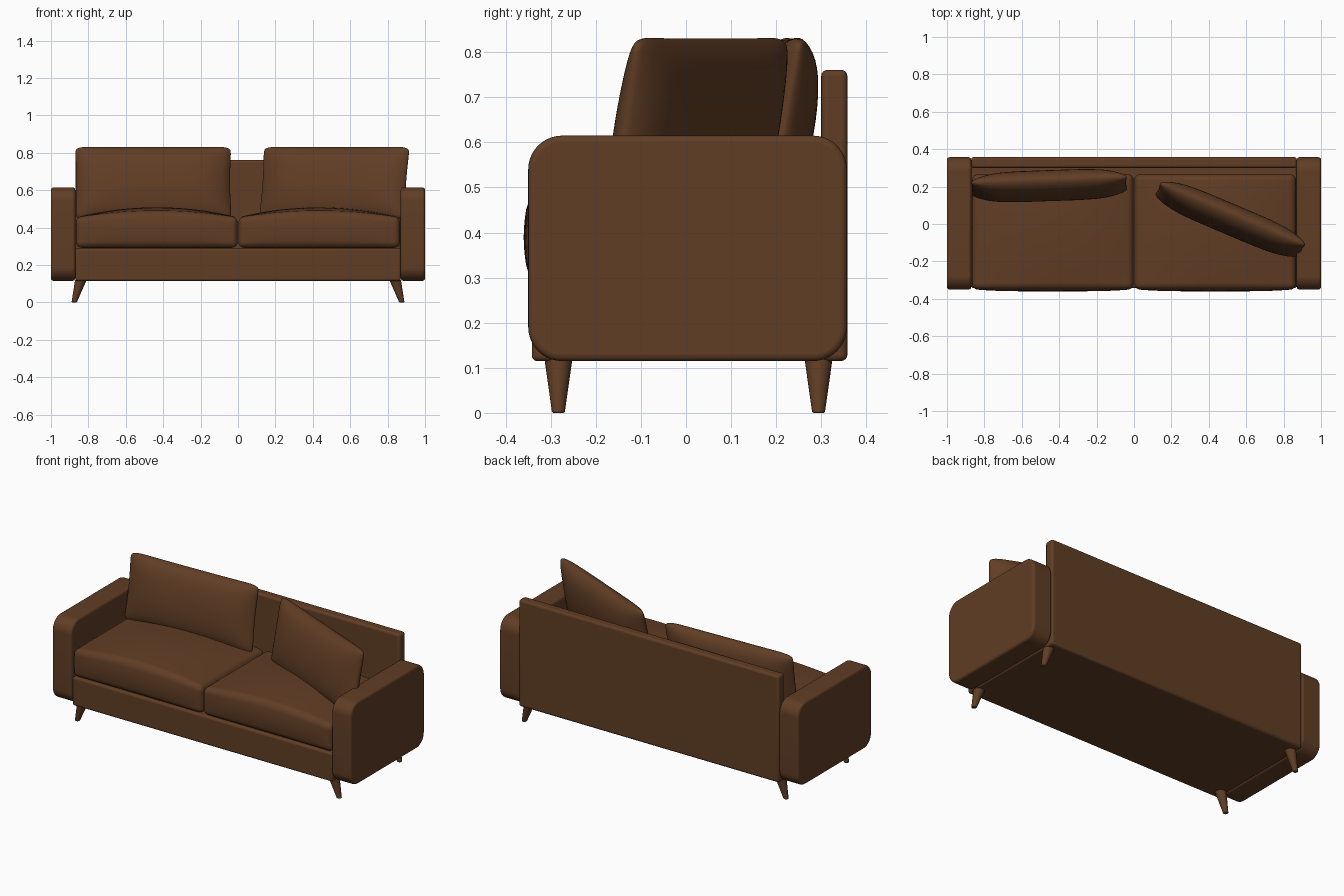
import bpy, bmesh, math
from mathutils import Matrix, Vector

if "Cube" in bpy.data.objects:
    bpy.data.objects.remove(bpy.data.objects["Cube"], do_unlink=True)

brown = bpy.data.materials.new("brown_leather")
brown.use_nodes = True
COLOUR = (0.118, 0.047, 0.018, 1)
brown.diffuse_color = COLOUR
brown.node_tree.nodes["Principled BSDF"].inputs["Base Color"].default_value = COLOUR


def finish(name, bm, matrix=Matrix(), bevel=0, angle=40):
    """Turn a bmesh into a smooth-shaded object, with an optional edge bevel."""
    bmesh.ops.recalc_face_normals(bm, faces=bm.faces)
    mesh = bpy.data.meshes.new(name)
    bm.to_mesh(mesh)
    bm.free()
    mesh.materials.append(brown)
    obj = bpy.data.objects.new(name, mesh)
    bpy.context.collection.objects.link(obj)
    obj.matrix_world = matrix
    if bevel:
        mod = obj.modifiers.new("soft_edges", "BEVEL")
        mod.width, mod.segments = bevel, 4
        mod.limit_method, mod.angle_limit = "ANGLE", math.radians(50)
    bpy.ops.object.select_all(action="DESELECT")
    obj.select_set(True)
    bpy.context.view_layer.objects.active = obj
    bpy.ops.object.shade_smooth_by_angle(angle=math.radians(angle))
    return obj


def box(low, high):
    bm = bmesh.new()
    bmesh.ops.create_cube(bm, size=1)
    low, high = Vector(low), Vector(high)
    for v in bm.verts:
        v.co = (low + high) / 2 + v.co * (high - low)
    return bm


def arm(name, side):
    """Slab with large rounded corners in side profile."""
    bm = box((-0.065, -0.35, 0.115), (0.065, 0.357, 0.615))
    edges = [e for e in bm.edges if abs(e.verts[0].co.x - e.verts[1].co.x) > 0.01]
    bmesh.ops.bevel(bm, geom=edges, offset=0.075, segments=10, profile=0.5, affect="EDGES")
    finish(name, bm, Matrix.Translation((side * 0.935, 0, 0)), bevel=0.014)


def seat(name, side):
    """Rounded cushion whose top crowns upward and whose front bulges."""
    half, front, back, bottom, top = 0.432, -0.348, 0.265, 0.292, 0.455
    bm = box((-half, front, bottom), (half, back, top))
    bmesh.ops.bevel(bm, geom=bm.edges[:], offset=0.03, segments=5, profile=0.5, affect="EDGES")
    # Slice the box so that it can bend smoothly
    for i in range(1, 20):
        for axis, start, size in ((0, -half, 2 * half), (1, front, back - front), (2, bottom, top - bottom)):
            co, no = Vector(), Vector()
            co[axis], no[axis] = start + size * i / 20, 1
            bmesh.ops.bisect_plane(bm, geom=bm.verts[:] + bm.edges[:] + bm.faces[:],
                                   plane_co=co, plane_no=no, dist=1e-5)
    for v in bm.verts:
        u = v.co.x / half
        w = (v.co.y - front) / (back - front) * 2 - 1
        h = (v.co.z - bottom) / (top - bottom)
        arch = 1 - u * u
        v.co.z += h * arch * (0.032 + 0.021 * (1 - w * w))
        v.co.y -= 0.012 * (1 - w) / 2 * (1 - u ** 4) * math.sin(math.pi * h)
    finish(name, bm, Matrix.Translation((side * 0.434, 0, 0)), angle=60)


def pillow(name, centre, turn, lean, width, height, thick):
    """Two bulging sheets that meet at a soft seam, with pinched sides."""
    bm = bmesh.new()
    nu, nv = 40, 24

    def spread(i, n):
        t = 2 * i / n - 1
        return math.sin(t * math.pi / 2)

    for sign in (-1, 1):
        rows = []
        for i in range(nu + 1):
            u = spread(i, nu)
            row = []
            for j in range(nv + 1):
                v = spread(j, nv)
                corner = 0.016 * abs(u) ** 12 * abs(v) ** 12
                x = u * (width * (1 - 0.022 * (1 - v * v)) - corner)
                z = v * (height * (1 - 0.035 * (1 - u ** 4)) - corner)
                rim = math.sqrt(max(0, (1 - u ** 8) * (1 - v ** 8)))
                body = (1 - u ** 4) * (1 - v * v)
                y = sign * thick * rim * (0.42 + 0.58 * body ** 0.7)
                row.append(bm.verts.new((x, y, z)))
            rows.append(row)
        for a, b in zip(rows, rows[1:]):
            for j in range(nv):
                bm.faces.new((a[j], b[j], b[j + 1], a[j + 1]))
    bmesh.ops.remove_doubles(bm, verts=bm.verts[:], dist=1e-5)
    matrix = (Matrix.Translation(centre) @ Matrix.Rotation(math.radians(turn), 4, "Z")
              @ Matrix.Rotation(math.radians(-lean), 4, "X"))
    finish(name, bm, matrix, angle=80)


def leg(name, side, y):
    """Tapered round leg, splayed outwards."""
    bm = bmesh.new()
    bmesh.ops.create_cone(bm, cap_ends=True, segments=24, radius1=0.014, radius2=0.031, depth=0.12)
    for v in bm.verts:
        v.co.z += 0.06
        v.co.x += side * (0.876 - 0.3 * v.co.z)
        v.co.y += y
    finish(name, bm, bevel=0.004)


# Frame
finish("base", box((-0.87, -0.342, 0.115), (0.87, 0.345, 0.288)), bevel=0.012)
finish("backrest", box((-0.87, 0.3, 0.115), (0.87, 0.358, 0.761)), bevel=0.014)

# Paired parts
for label, side in (("left", 1), ("right", -1)):
    arm(label + "_arm", side)
    seat(label + "_seat_cushion", side)
    leg(label + "_front_leg", side, -0.283)
    leg(label + "_back_leg", side, 0.294)

# Loose back pillows, one straight and one turned
pillow("right_back_pillow", (-0.453, 0.205, 0.638), 2, 10, 0.42, 0.202, 0.075)
pillow("left_back_pillow", (0.515, 0.025, 0.638), -23, 10, 0.425, 0.202, 0.075)
